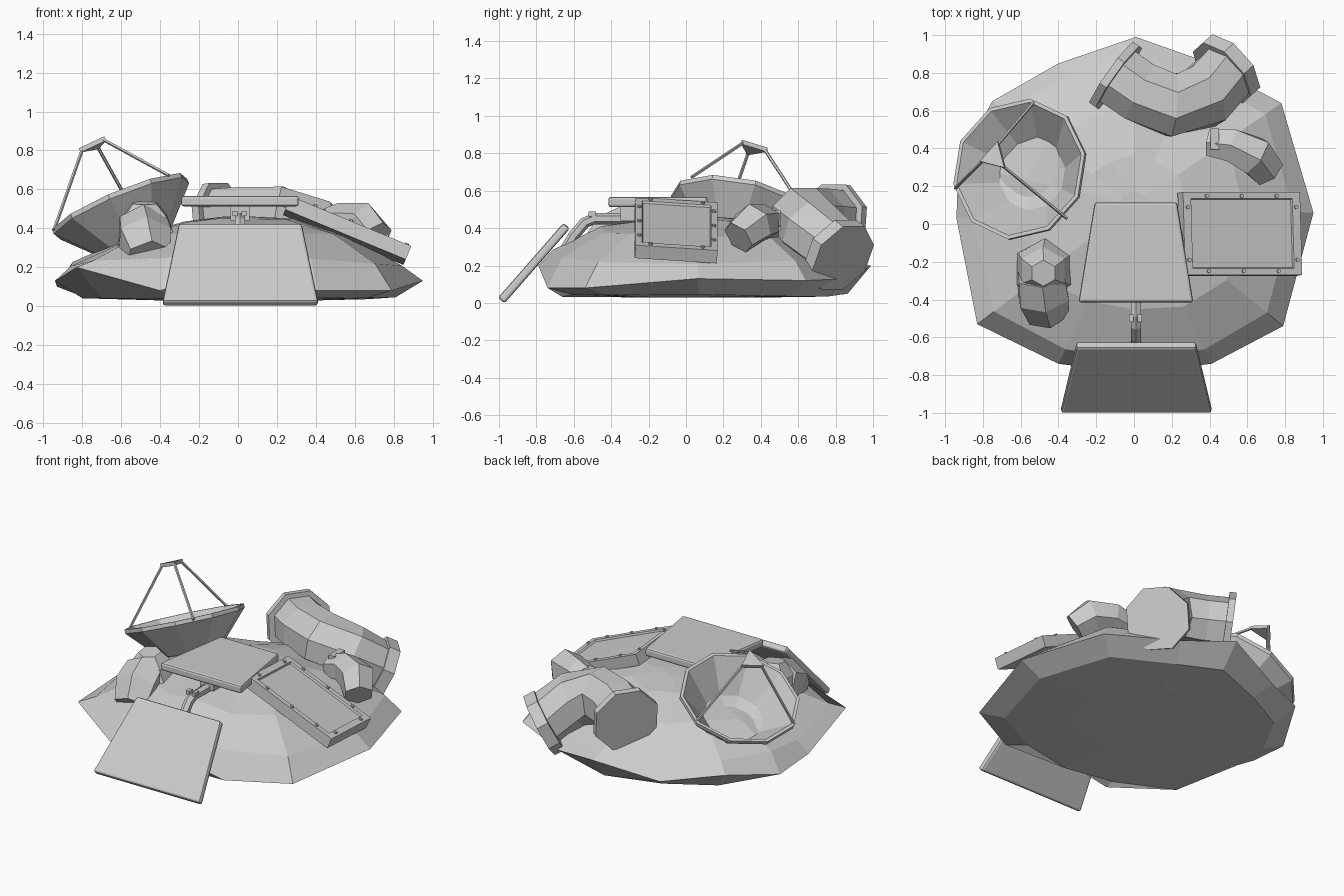
import bpy, bmesh, math, random
from mathutils import Vector, Matrix

if "Cube" in bpy.data.objects:
    bpy.data.objects.remove(bpy.data.objects["Cube"])

random.seed(4)


def make(name, verts, faces):
    me = bpy.data.meshes.new(name)
    me.from_pydata([tuple(v) for v in verts], [], faces)
    bm = bmesh.new()
    bm.from_mesh(me)
    bmesh.ops.recalc_face_normals(bm, faces=bm.faces)
    bm.to_mesh(me)
    bm.free()
    ob = bpy.data.objects.new(name, me)
    bpy.context.collection.objects.link(ob)
    return ob


def loft(name, rings):
    """Skin equal-sized rings of points, closing both ends."""
    n = len(rings[0])
    verts = [p for r in rings for p in r]
    faces = [(i * n + j, i * n + (j + 1) % n, (i + 1) * n + (j + 1) % n, (i + 1) * n + j)
             for i in range(len(rings) - 1) for j in range(n)]
    faces += [tuple(range(n)), tuple(range(len(verts) - n, len(verts)))]
    return make(name, verts, faces)


def sweep(name, pts, radii, n, phase=0.5):
    """n-sided tube along points, one radius per point."""
    pts = [Vector(p) for p in pts]
    if not isinstance(radii, (list, tuple)):
        radii = [radii] * len(pts)
    rings = []
    for i, p in enumerate(pts):
        t = (pts[min(i + 1, len(pts) - 1)] - pts[max(i - 1, 0)]).normalized()
        up = Vector((0, 0, 1)) if abs(t.z) < 0.95 else Vector((0, 1, 0))
        a = t.cross(up).normalized()
        b = a.cross(t)
        rings.append([p + radii[i] * (a * math.cos(q) + b * math.sin(q))
                      for q in (2 * math.pi * (j + phase) / n for j in range(n))])
    return loft(name, rings)


def trapezoid(name, cx, edge_a, edge_b, thick):
    """Slab between two edges given as (y, z, half width), thickened below."""
    (ya, za, wa), (yb, zb, wb) = edge_a, edge_b
    top = [Vector((cx - wa, ya, za)), Vector((cx + wa, ya, za)),
           Vector((cx + wb, yb, zb)), Vector((cx - wb, yb, zb))]
    n = (top[1] - top[0]).cross(top[2] - top[0]).normalized()
    if n.z < 0:
        n = -n
    ob = loft(name, [top, [p - n * thick for p in top]])
    m = ob.modifiers.new("bevel", 'BEVEL')
    m.width = 0.014
    m.segments = 2
    return ob


# faceted rubble mound: rings scaled from one uneven rim, raised at the front
rim = [(0.95, 0.06, 0.13), (0.78, 0.64, 0.12), (0.35, 0.87, 0.13), (0.01, 0.99, 0.2),
       (-0.4, 0.85, 0.11), (-0.75, 0.65, 0.17), (-0.93, 0.32, 0.1), (-0.94, 0.03, 0.13),
       (-0.83, -0.53, 0.2), (-0.4, -0.74, 0.08), (0.0, -0.79, 0.2), (0.41, -0.74, 0.08),
       (0.79, -0.54, 0.08)]
front_lift = {9: 0.03, 10: 0.06, 11: 0.03}
rings = []
for s, z, jit in [(0.45, 0.03, 0), (0.85, 0.042, 0.01), (1, None, 0), (0.9, 0.22, 0.015),
                  (0.62, 0.36, 0.02), (0.3, 0.44, 0.01), (0.08, 0.46, 0)]:
    ring = []
    for i, (x, y, rz) in enumerate(rim):
        k = s + random.uniform(-1, 1) * jit
        h = rz if z is None else z + random.uniform(-1, 1) * jit
        if z and 0.2 < z < 0.4:
            h += front_lift.get(i, 0)
        ring.append((x * k, 0.1 + (y - 0.1) * k, h))
    rings.append(ring)
loft("mound", rings)

# broken seat and backrest slabs
trapezoid("flat_slab", 0.01, (0.115, 0.567, 0.218), (-0.415, 0.567, 0.304), 0.055)
trapezoid("leaning_slab", 0.012, (-0.655, 0.428, 0.316), (-1.005, 0.028, 0.4), 0.046)

# bent bar and bracket between the slabs
sweep("bent_bar", [(0.01, -0.2, 0.45), (0.01, -0.49, 0.45), (0.01, -0.54, 0.43),
                   (0.01, -0.6, 0.36), (0.01, -0.66, 0.26)], 0.03, 6)
for x in (-0.015, 0.03):
    sweep("bar_bracket", [(x, -0.52, 0.475), (x, -0.48, 0.475)], 0.018, 4)
sweep("slab_mount", [(0.01, -0.3, 0.44), (0.01, -0.3, 0.53)], 0.07, 4)

# tilted tray with recessed plate and bolts
tray_m = (Matrix.Translation((0.575, -0.05, 0.423)) @ Matrix.Rotation(math.radians(22.5), 4, 'Y')
          @ Matrix.Rotation(math.radians(-4), 4, 'X'))


def rect(hx, hy, z):
    return [tray_m @ Vector((sx * hx, sy * hy, z)) for sx, sy in ((-1, -1), (1, -1), (1, 1), (-1, 1))]


loft("access_panel", [rect(0.335, 0.22, -0.075), rect(0.335, 0.22, 0),
                      rect(0.29, 0.185, 0), rect(0.285, 0.18, -0.012)])
bolts = [(x, s * 0.2) for x in (-0.2, 0, 0.2) for s in (-1, 1)]
bolts += [(s * 0.31, y) for s in (-1, 1) for y in (-0.14, 0.14)]
for x, y in bolts:
    sweep("panel_bolt", [tray_m @ Vector((x, y, -0.005)), tray_m @ Vector((x, y, 0.01))], 0.011, 6)

# open dish
dish_n = Vector((-0.42, 0.2, 1)).normalized()
dish_m = Matrix.Translation((-0.605, 0.29, 0.515)) @ dish_n.to_track_quat('Z', 'Y').to_matrix().to_4x4()
SIDES = 10


def circle(r, z, n=SIDES):
    return [dish_m @ Vector((r * math.cos(a), r * math.sin(a), z))
            for a in (2 * math.pi * (j + 0.5) / n for j in range(n))]


loft("dish", [circle(0.08, -0.235), circle(0.2, -0.205), circle(0.38, -0.015), circle(0.38, 0.01),
              circle(0.36, 0.01), circle(0.19, -0.175), circle(0.08, -0.205)])

# triangular receiver on three struts above the dish
apex = dish_m @ Vector((0, 0, 0.345))
tips = []
for x, y in ((-0.53, 0.645), (-0.945, 0.19), (-0.355, 0.03)):
    foot = Vector((x, y, 0.515 + 0.42 * (x + 0.605) - 0.2 * (y - 0.29)))
    out = foot - apex
    out = (out - dish_n * out.dot(dish_n)).normalized()
    tips.append(apex + out * 0.085)
    sweep("strut", [foot, apex + out * 0.07], 0.009, 5)
loft("receiver", [[p - dish_n * 0.012 for p in tips], [p + dish_n * 0.012 for p in tips]])

# big octagonal elbow pipe with end flanges
sweep("elbow_pipe", [(-0.1, 0.79, 0.44), (0.03, 0.7, 0.45), (0.2, 0.63, 0.45),
                     (0.37, 0.675, 0.39), (0.51, 0.82, 0.26)], [0.175, 0.175, 0.18, 0.18, 0.17], 8)
sweep("flange_upper", [(-0.115, 0.80, 0.43), (-0.08, 0.775, 0.435)], 0.215, 8)
sweep("flange_lower", [(0.465, 0.795, 0.275), (0.515, 0.84, 0.24)], 0.205, 8)

# hexagonal stub and spout on the left
sweep("left_stub", [(-0.47, -0.24, 0.25), (-0.47, -0.24, 0.36), (-0.48, -0.25, 0.46), (-0.48, -0.26, 0.53)],
      [0.18, 0.165, 0.13, 0.07], 6)
sweep("left_spout", [(-0.49, -0.27, 0.4), (-0.48, -0.38, 0.34), (-0.46, -0.47, 0.25)], [0.14, 0.15, 0.12], 6)

# short bent pipe and tab at the right rear
sweep("rear_pipe", [(0.4, 0.43, 0.4), (0.52, 0.415, 0.43), (0.64, 0.36, 0.42), (0.71, 0.28, 0.35)],
      [0.08, 0.1, 0.115, 0.095], 6)
sweep("rear_pipe_tab", [(0.405, 0.45, 0.44), (0.45, 0.45, 0.44)], 0.08, 4)
